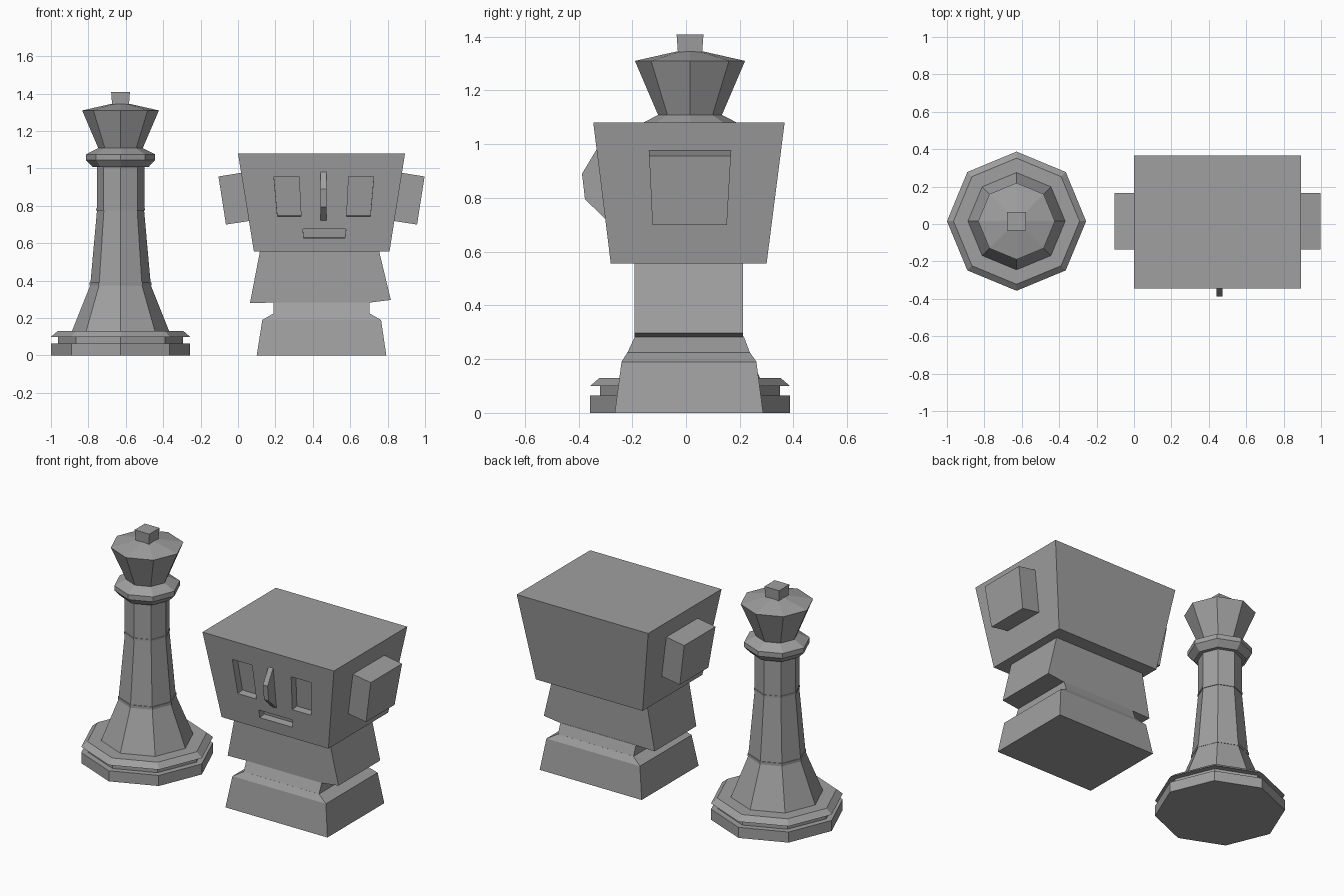
import bpy, bmesh
from math import cos, sin, tau

cube = bpy.data.objects.get("Cube")
if cube:
    bpy.data.objects.remove(cube)

stone = bpy.data.materials.new("grey_stone")
stone.use_nodes = True
GREY = (0.35, 0.35, 0.35, 1)
stone.diffuse_color = GREY
stone.node_tree.nodes["Principled BSDF"].inputs["Base Color"].default_value = GREY


def loft(name, rings):
    """Closed flat-faced solid through a stack of equal-length rings."""
    bm = bmesh.new()
    loops = [[bm.verts.new(p) for p in ring] for ring in rings]
    n = len(loops[0])
    for a, b in zip(loops, loops[1:]):
        for i in range(n):
            j = (i + 1) % n
            bm.faces.new((a[i], a[j], b[j], b[i]))
    bm.faces.new(loops[0][::-1])
    bm.faces.new(loops[-1])
    bmesh.ops.recalc_face_normals(bm, faces=bm.faces)
    mesh = bpy.data.meshes.new(name)
    bm.to_mesh(mesh)
    bm.free()
    mesh.materials.append(stone)
    obj = bpy.data.objects.new(name, mesh)
    bpy.context.collection.objects.link(obj)
    return obj


def rect(x0, x1, y0, y1, z):
    return [(x0, y0, z), (x1, y0, z), (x1, y1, z), (x0, y1, z)]


# Chess king: octagonal turned parts
KX, KY = -0.628, 0.015


def turned(name, profile):
    return loft(name, [[(KX + r * cos(tau * i / 8), KY + r * sin(tau * i / 8), z)
                        for i in range(8)] for r, z in profile])


turned("king_base", [(0.372, 0), (0.372, 0.065), (0.335, 0.065), (0.335, 0.1),
                     (0.372, 0.1), (0.337, 0.13), (0.26, 0.13), (0.162, 0.375)])
turned("king_lower_ring", [(0.165, 0.373), (0.165, 0.39)])
turned("king_shaft", [(0.161, 0.388), (0.126, 0.775)])
turned("king_upper_ring", [(0.13, 0.775), (0.13, 0.787)])
turned("king_neck", [(0.127, 0.785), (0.127, 1.01)])
turned("king_collar", [(0.15, 1.008), (0.185, 1.045), (0.185, 1.075), (0.12, 1.108)])
turned("king_crown", [(0.115, 1.1), (0.205, 1.31), (0.05, 1.345)])
loft("king_finial", [rect(KX - 0.045, KX + 0.045, KY - 0.045, KY + 0.045, 1.34),
                     rect(KX - 0.05, KX + 0.05, KY - 0.05, KY + 0.05, 1.408)])

# Bust: plinth, neck and flared shoulders
MID = 0.4465
loft("plinth", [rect(0.1, 0.793, -0.265, 0.287, 0), rect(0.13, 0.765, -0.24, 0.262, 0.19),
                rect(0.19, 0.703, -0.218, 0.238, 0.225)])
loft("lower_neck", [rect(0.19, 0.703, -0.218, 0.238, 0.224), rect(0.19, 0.703, -0.19, 0.215, 0.285)])
outline = [(0.117, 0.556), (0.064, 0.28), (0.19, 0.283), (0.705, 0.283), (0.817, 0.297), (0.755, 0.556)]
loft("shoulders", [[(x, y, z) for x, z in outline] for y in (-0.192, 0.213)])

# Head block
head = loft("head", [rect(0.085, 0.81, -0.28, 0.3, 0.556), rect(0, 0.893, -0.345, 0.367, 1.08)])

# Ears, leaning with the sides of the head
for name, side in (("right_ear", -1), ("left_ear", 1)):
    ends = []
    for corners, y0, y1 in ((((0.551, 0.957), (0.42, 0.978)), -0.137, 0.167),
                            (((0.511, 0.7), (0.38, 0.72)), -0.125, 0.152)):
        (xo, zo), (xi, zi) = corners
        ends.append([(MID + side * xo, y0, zo), (MID + side * xi, y0, zi),
                     (MID + side * xi, y1, zi), (MID + side * xo, y1, zo)])
    loft(name, ends)

# Face: recessed eyes and mouth, ridge nose
FACE = 0.459


def front_y(z):
    return -0.28 - 0.065 * (z - 0.556) / 0.524


def recess(name, quad, depth=0.045):
    cutter = loft(name, [[(x, front_y(z) + d, z + 0.1 * d) for x, z in quad] for d in (-0.05, depth)])
    cutter.hide_render = True
    cutter.hide_viewport = True
    cutter.display_type = 'WIRE'
    cut = head.modifiers.new(name, 'BOOLEAN')
    cut.object = cutter
    cut.operation = 'DIFFERENCE'
    cut.solver = 'EXACT'
    return cutter


eye = [(0.267, 0.958), (0.133, 0.958), (0.122, 0.743), (0.248, 0.743)]
cutters = [recess(n, [(FACE + s * x, z) for x, z in eye])
           for n, s in (("right_eye_cutter", -1), ("left_eye_cutter", 1))]
cutters.append(recess("mouth_cutter", [(0.348, 0.675), (0.577, 0.675), (0.572, 0.627), (0.35, 0.627)]))

nose = [(-0.29, 0.98), (-0.333, 0.98), (-0.387, 0.89), (-0.376, 0.795), (-0.3, 0.722), (-0.27, 0.722)]
loft("nose", [[(x, y, z) for y, z in nose] for x in (0.44, 0.472)])

# Bake the recesses and drop the cutters
deps = bpy.context.evaluated_depsgraph_get()
carved = bpy.data.meshes.new_from_object(head.evaluated_get(deps))
head.modifiers.clear()
head.data = carved
for c in cutters:
    bpy.data.objects.remove(c)
